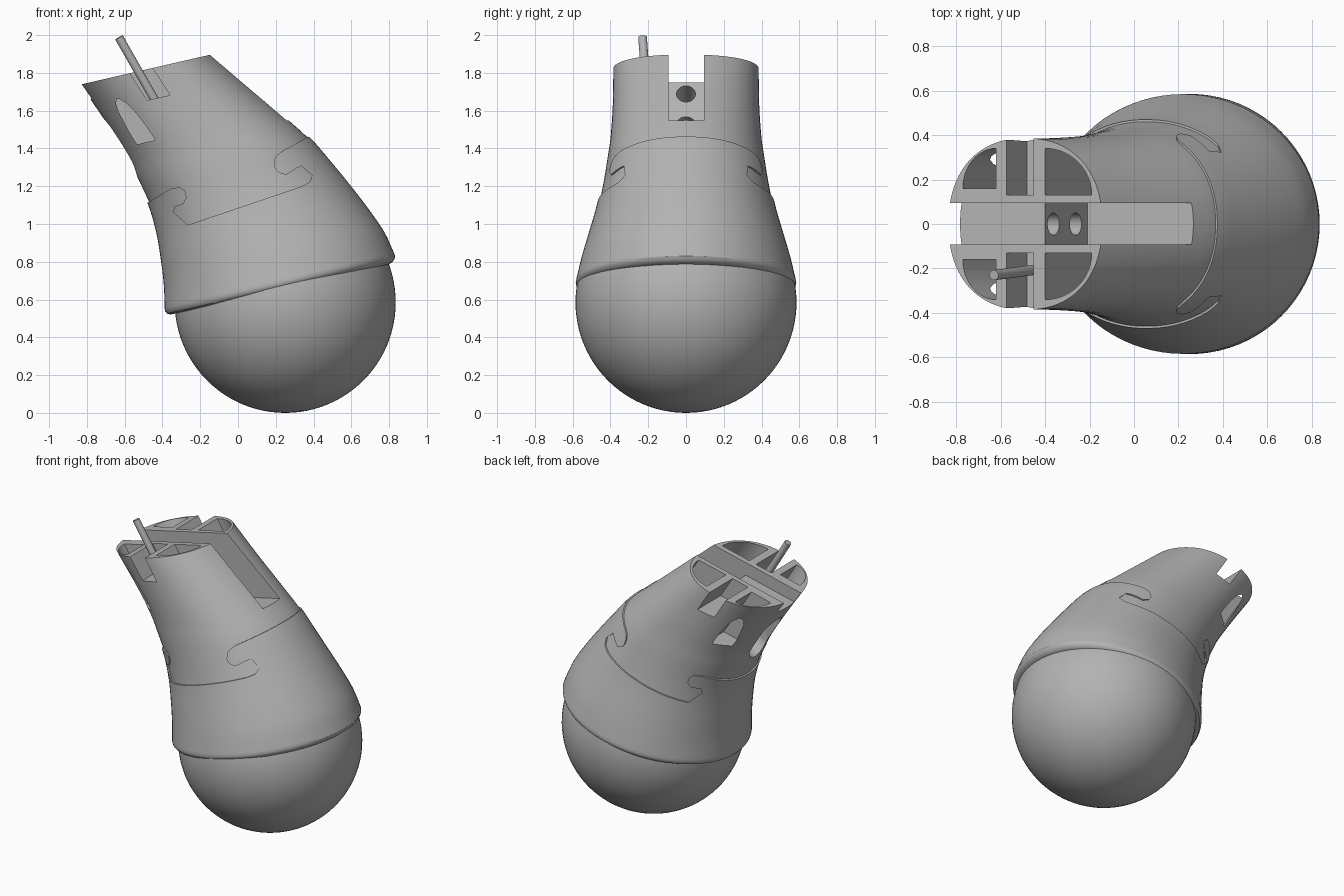
import bpy, bmesh
from math import cos, sin, pi, radians
from mathutils import Vector

cube = bpy.data.objects.get("Cube")
if cube:
    bpy.data.objects.remove(cube)

TILT = 0.23                      # slope shared by the rim and the top face
AXIS = Vector((0.54, 0, -0.84))  # slanted direction of the pockets and the pin

grey = bpy.data.materials.new("plain grey")
grey.use_nodes = True
grey.diffuse_color = (0.45, 0.45, 0.45, 1)
grey.node_tree.nodes["Principled BSDF"].inputs["Base Color"].default_value = grey.diffuse_color

# Body sections: height on the axis, left edge, right edge, half depth
SECTIONS = [
    (0.64, -0.384, 0.828, 0.58), (0.77, -0.389, 0.775, 0.55),
    (0.90, -0.404, 0.70, 0.515), (1.05, -0.428, 0.603, 0.475),
    (1.20, -0.468, 0.50, 0.445), (1.36, -0.534, 0.385, 0.422),
    (1.50, -0.595, 0.262, 0.405), (1.72, -0.717, 0.058, 0.393),
    (1.93, -0.84, -0.137, 0.392)]


def make_object(name, bm):
    bmesh.ops.recalc_face_normals(bm, faces=bm.faces)
    mesh = bpy.data.meshes.new(name)
    bm.to_mesh(mesh)
    bm.free()
    obj = bpy.data.objects.new(name, mesh)
    bpy.context.collection.objects.link(obj)
    mesh.materials.append(grey)
    return obj


def smooth_rows(rows, steps=5):
    """Run a smooth spline through the section rows."""
    rows = [Vector(r) for r in rows]
    out = []
    for i in range(len(rows) - 1):
        p0, p1, p2 = rows[max(i - 1, 0)], rows[i], rows[i + 1]
        p3 = rows[min(i + 2, len(rows) - 1)]
        for k in range(steps):
            t = k / steps
            out.append(0.5 * (2 * p1 + (p2 - p0) * t + (2 * p0 - 5 * p1 + 4 * p2 - p3) * t * t
                              + (3 * p1 - p0 - 3 * p2 + p3) * t ** 3))
    return out + [rows[-1]]


def loft(name, rows, grow, sides=80):
    """Skin the tilted oval sections and cap both ends."""
    bm = bmesh.new()
    rings = []
    for c, left, right, depth in rows:
        power = 2 / (2 + 0.25 * max(0, c - 0.64) / 1.29)
        ring = []
        for i in range(sides):
            u, v = cos(2 * pi * i / sides), sin(2 * pi * i / sides)
            x = (left + right) / 2 + ((right - left) / 2 + grow) * abs(u) ** power * (1 if u > 0 else -1)
            y = (depth + grow) * abs(v) ** power * (1 if v > 0 else -1)
            ring.append(bm.verts.new((x, y, c + TILT * x)))
        rings.append(ring)
    for a, b in zip(rings, rings[1:]):
        for i in range(sides):
            j = (i + 1) % sides
            bm.faces.new((a[i], a[j], b[j], b[i]))
    bm.faces.new(rings[0][::-1])
    bm.faces.new(rings[-1])
    return make_object(name, bm)


def prism(points, vec):
    """Solid made by sweeping a flat outline along a vector."""
    bm = bmesh.new()
    face = bm.faces.new([bm.verts.new(p) for p in points])
    swept = bmesh.ops.extrude_face_region(bm, geom=[face], use_keep_orig=True)["geom"]
    bmesh.ops.translate(bm, vec=vec, verts=[g for g in swept if isinstance(g, bmesh.types.BMVert)])
    obj = make_object("cutter", bm)
    obj.hide_render = True
    return obj


def side_prism(outline, y0, y1):
    return prism([(x, y0, z) for x, z in outline], (0, y1 - y0, 0))


def cut(obj, cutters):
    """Subtract the cutters, bake the result and remove them."""
    for cutter in cutters:
        mod = obj.modifiers.new("cut", "BOOLEAN")
        mod.operation, mod.solver, mod.object = "DIFFERENCE", "EXACT", cutter
    graph = bpy.context.evaluated_depsgraph_get()
    baked = bpy.data.meshes.new_from_object(obj.evaluated_get(graph))
    obj.modifiers.clear()
    obj.data = baked
    for cutter in cutters:
        bpy.data.objects.remove(cutter)


def shade(obj):
    obj.data.shade_smooth()
    obj.data.set_sharp_from_angle(angle=radians(32))


# Ball
bm = bmesh.new()
bmesh.ops.create_uvsphere(bm, u_segments=80, v_segments=48, radius=0.585)
bmesh.ops.translate(bm, vec=(0.25, 0, 0.585), verts=bm.verts)
shade(make_object("ball", bm))

# Collar with a rounded lower lip
rim = SECTIONS[0]
lip = [(rim[0] - drop, rim[1] + inset, rim[2] - inset, rim[3] - inset)
       for drop, inset in ((0.038, 0.05), (0.036, 0.028), (0.028, 0.012), (0.015, 0.003))]
collar = loft("collar", lip + smooth_rows(SECTIONS[:7]), 0.004)

# Interlocking seam between collar and neck
seam = [(0.9, 1.75), (0.36, 1.455), (0.225, 1.38), (0.197, 1.355), (0.19, 1.33), (0.195, 1.295),
        (0.215, 1.272), (0.255, 1.26), (0.31, 1.295), (0.338, 1.308), (0.36, 1.285),
        (0.393, 1.258), (0.38, 1.222), (0.34, 1.2), (-0.265, 0.995), (-0.34, 1.06),
        (-0.335, 1.09), (-0.29, 1.105), (-0.272, 1.14), (-0.28, 1.175), (-0.31, 1.195),
        (-0.36, 1.185), (-0.475, 1.115), (-1.3, 0.65), (-1.3, 2.5), (0.9, 2.5)]
cut(collar, [side_prism(seam, -1, 1)])
shade(collar)

# Neck
neck = loft("neck", smooth_rows(SECTIONS[1:]), -0.006)

# Stepped centre slot
slot = [(-1.2, 1.566), (-0.4, 1.75), (-0.21, 1.44), (0.27, 1.55), (0.6, 1.626), (0.6, 2.3), (-1.2, 2.3)]
cutters = [side_prism(slot, -0.092, 0.095)]

# Slanted side channels and quarter-round pockets, on both sides
channel = [(-0.48, 1.655), (-0.36, 1.682), (-0.63, 2.102), (-0.75, 2.075)]
for side in (1, -1):
    cutters.append(side_prism(channel, side * 0.13, side * 0.7))
    for cx, cy, rx, ry in ((-0.40, 0.13, 0.21, 0.21), (-0.62, 0.16, -0.15, 0.18)):
        flat = [(cx, cy)] + [(cx + rx * cos(a * pi / 24), cy + ry * sin(a * pi / 24)) for a in range(13)]
        top = [Vector((x, side * y, 1.93 + TILT * x)) - 0.1 * AXIS for x, y in flat]
        cutters.append(prism(top, AXIS * 0.5))

# Two cable holes that open into a long round-ended recess
INTO = Vector((-0.84, 0, -0.54))


def capsule(centre, half, radius, length):
    pts = []
    for i in range(32):
        a = 2 * pi * (i + 0.5) / 32
        shift = half if cos(a) > 0 else -half
        pts.append(centre + AXIS * (shift + radius * cos(a)) + Vector((0, radius * sin(a), 0)))
    return prism(pts, INTO * length)


for x, z in ((-0.36, 1.69), (-0.255, 1.53)):
    cutters.append(capsule(Vector((x, 0, z)) - INTO * 0.06, 0, 0.05, 0.7))
cutters.append(capsule(Vector((-0.307, 0, 1.61)) + INTO * 0.2, 0.09, 0.09, 0.5))
cut(neck, cutters)
shade(neck)

# Pin standing in the front channel
tip, foot = Vector((-0.63, -0.23, 1.988)), Vector((-0.44, -0.205, 1.655))
bm = bmesh.new()
bmesh.ops.create_cone(bm, cap_ends=True, segments=24, radius1=0.023, radius2=0.023,
                      depth=(tip - foot).length)
pin = make_object("pin", bm)
pin.location = (tip + foot) / 2
pin.rotation_euler = (tip - foot).to_track_quat("Z", "Y").to_euler()
shade(pin)
